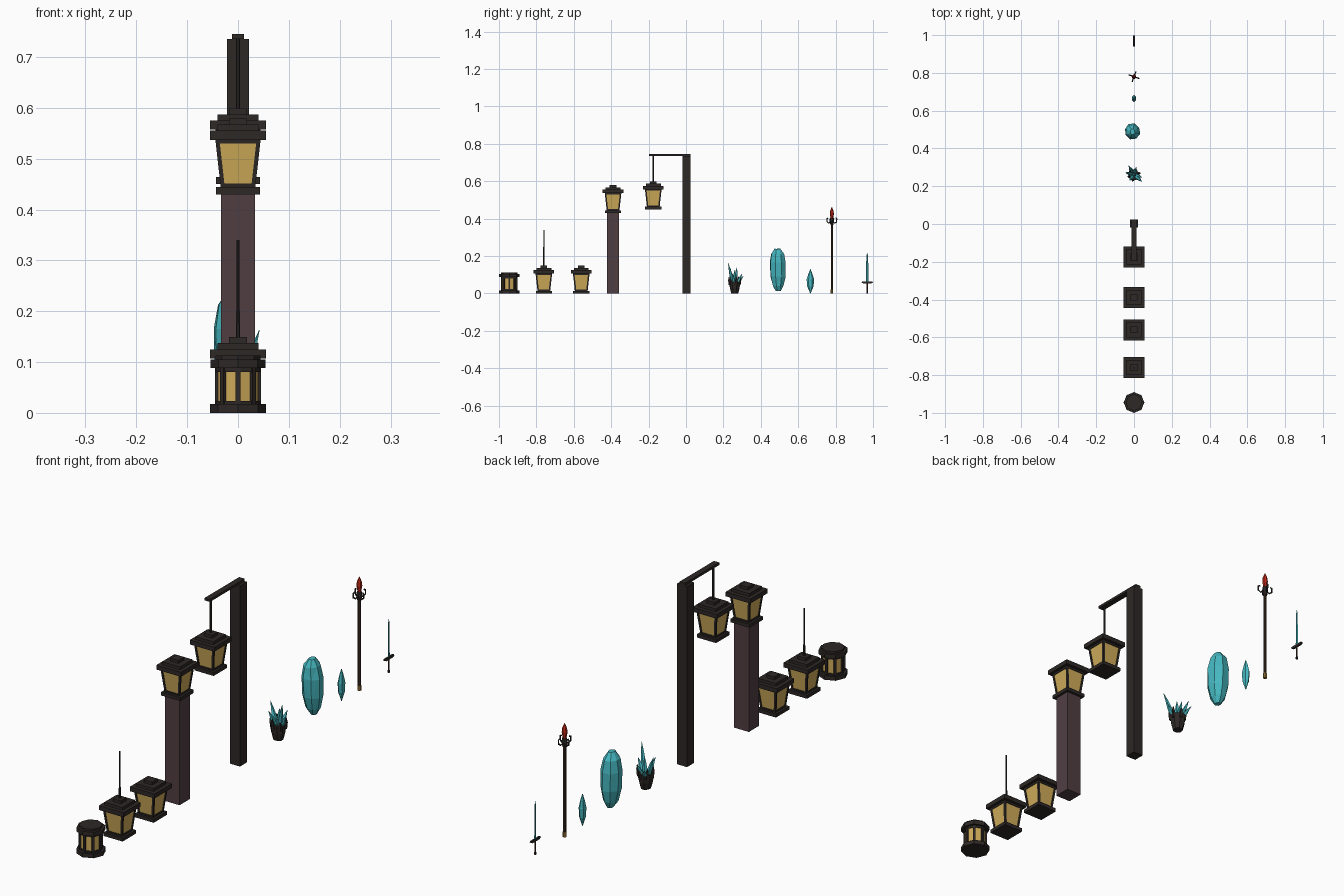
import bpy, bmesh, math, random
from mathutils import Vector

if "Cube" in bpy.data.objects:
    bpy.data.objects.remove(bpy.data.objects["Cube"])

random.seed(4)


def material(name, rgb):
    m = bpy.data.materials.new(name)
    m.diffuse_color = (*rgb, 1)
    m.use_nodes = True
    m.node_tree.nodes["Principled BSDF"].inputs["Base Color"].default_value = m.diffuse_color
    return m


IRON = material("dark_iron", (0.026, 0.021, 0.019))
GLASS = material("amber_glass", (0.62, 0.41, 0.10))
POST = material("post_brown", (0.08, 0.048, 0.055))
CRYSTAL = material("teal_crystal", (0.06, 0.47, 0.52))
WOOD = material("shaft_wood", (0.055, 0.03, 0.018))
RED = material("red_crystal", (0.5, 0.02, 0.008))
GOLD = material("brass", (0.35, 0.2, 0.05))


def loft(name, mat, sections, sides=4, turn=None, jitter=0):
    """Flat-faced skin through horizontal sections (x, y, z, rx, ry)."""
    if turn is None:
        turn = math.pi / sides
    bm = bmesh.new()
    rings = []
    k = math.sqrt(2) if sides == 4 and turn == math.pi / 4 else 1
    wobble = [1 + random.uniform(-jitter, jitter) for _ in range(sides)]
    for x, y, z, rx, ry in sections:
        ring = []
        for i in range(sides):
            a = turn + 2 * math.pi * i / sides
            w = wobble[i] * (1 + random.uniform(-jitter, jitter) * 0.4) * k
            dz = random.uniform(-jitter, jitter) * rx * 0.8
            ring.append(bm.verts.new((x + rx * w * math.cos(a), y + ry * w * math.sin(a), z + dz)))
        rings.append(ring)
    for lo, hi in zip(rings, rings[1:]):
        for i in range(sides):
            j = (i + 1) % sides
            bm.faces.new((lo[i], lo[j], hi[j], hi[i]))
    bm.faces.new(rings[0][::-1])
    bm.faces.new(rings[-1])
    if jitter:
        bmesh.ops.triangulate(bm, faces=bm.faces)
    bmesh.ops.recalc_face_normals(bm, faces=bm.faces)
    me = bpy.data.meshes.new(name)
    bm.to_mesh(me)
    bm.free()
    me.materials.append(mat)
    ob = bpy.data.objects.new(name, me)
    bpy.context.collection.objects.link(ob)
    return ob


def prism(name, mat, y, z0, z1, r0, r1=None, sides=4, turn=None, x=0, ry=None):
    r1 = r0 if r1 is None else r1
    f = 1 if ry is None else ry / r0
    return loft(name, mat, [(x, y, z0, r0, r0 * f), (x, y, z1, r1, r1 * f)], sides, turn)


def bar(name, mat, points, r):
    """Square bar along a path."""
    cu = bpy.data.curves.new(name, 'CURVE')
    cu.dimensions = '3D'
    cu.bevel_depth = r
    cu.bevel_resolution = 0
    cu.use_fill_caps = True
    sp = cu.splines.new('POLY')
    sp.points.add(len(points) - 1)
    for p, co in zip(sp.points, points):
        p.co = (*co, 1)
    cu.materials.append(mat)
    ob = bpy.data.objects.new(name, cu)
    bpy.context.collection.objects.link(ob)
    return ob


def square_lantern(name, y, z):
    prism(name + "_base", IRON, y, z, z + 0.014, 0.043)
    prism(name + "_lower_rail", IRON, y, z + 0.014, z + 0.021, 0.034, 0.035)
    prism(name + "_glass", GLASS, y, z + 0.02, z + 0.102, 0.032, 0.041)
    prism(name + "_upper_rail", IRON, y, z + 0.1, z + 0.108, 0.0435, 0.0445)
    for sx in (-1, 1):
        for sy in (-1, 1):
            loft(name + "_corner_bar", IRON, [
                (sx * 0.030, y + sy * 0.030, z + 0.014, 0.004, 0.004),
                (sx * 0.0405, y + sy * 0.0405, z + 0.107, 0.004, 0.004)])
    prism(name + "_roof", IRON, y, z + 0.107, z + 0.125, 0.0555)
    prism(name + "_roof_tier", IRON, y, z + 0.125, z + 0.137, 0.040)
    prism(name + "_roof_cap", IRON, y, z + 0.137, z + 0.149, 0.018)


# Octagonal lantern
Y = -0.945
prism("octagon_base", IRON, Y, 0, 0.017, 0.055, sides=8, turn=0)
prism("octagon_glass", GLASS, Y, 0.017, 0.088, 0.041, sides=8, turn=0)
prism("octagon_lower_rail", IRON, Y, 0.017, 0.023, 0.045, sides=8, turn=0)
prism("octagon_upper_rail", IRON, Y, 0.080, 0.088, 0.045, sides=8, turn=0)
for i in range(8):
    a = i * math.pi / 4
    post = prism("octagon_bar", IRON, 0, 0.017, 0.088, 0.004, ry=0.005)
    post.location = (0.041 * math.cos(a), Y + 0.041 * math.sin(a), 0)
    post.rotation_euler.z = a
prism("octagon_roof", IRON, Y, 0.088, 0.105, 0.054, sides=8, turn=0)
prism("octagon_roof_cap", IRON, Y, 0.105, 0.113, 0.044, sides=8, turn=0)

# Square lanterns: hanging, standing, on a post, on a street lamp
square_lantern("hanging_lantern", -0.76, 0)
prism("hanging_rod", IRON, -0.76, 0.149, 0.34, 0.004, 0.003, sides=8)
square_lantern("standing_lantern", -0.56, 0)
prism("post", POST, -0.39, 0, 0.43, 0.033)
square_lantern("post_lantern", -0.39, 0.43)
square_lantern("street_lantern", -0.175, 0.45)
prism("street_rod", IRON, -0.175, 0.599, 0.736, 0.004, sides=8)
prism("street_pole", IRON, 0.003, 0, 0.735, 0.022)
prism("street_arm", IRON, -0.086, 0.735, 0.745, 0.012, ry=0.111)

# Potted crystal cluster
Y = 0.26
loft("rock_pot", IRON, [(0, Y, 0, 0.020, 0.020), (0, Y, 0.03, 0.028, 0.028),
                        (0, Y, 0.062, 0.031, 0.031)], sides=8, jitter=0.05)
for i in range(6):
    a = i * math.pi / 3 + 0.3
    c, s = math.cos(a), math.sin(a)
    loft("pot_claw", IRON, [(0.024 * c, Y + 0.024 * s, 0.045, 0.009, 0.009),
                            (0.030 * c, Y + 0.030 * s, 0.072, 0.006, 0.006),
                            (0.031 * c, Y + 0.031 * s, 0.092, 0.0006, 0.0006)], sides=5)
SPIKES = [(0.042, -0.035, 0.163), (-0.045, 0.012, 0.140), (0.042, -0.012, 0.108),
          (-0.028, 0.048, 0.095), (-0.024, -0.030, 0.120), (0.012, 0.040, 0.105), (0.004, 0.0, 0.125)]
for tx, ty, tz in SPIKES:
    loft("crystal_spike", CRYSTAL, [
        (tx * 0.25, Y + ty * 0.25, 0.05, 0.011, 0.011),
        (tx * 0.55, Y + ty * 0.55, 0.05 + (tz - 0.05) * 0.4, 0.010, 0.009),
        (tx * 0.75, Y + ty * 0.75, 0.05 + (tz - 0.05) * 0.7, 0.006, 0.006),
        (tx, Y + ty, tz, 0.0006, 0.0006)], sides=5)

# Large crystal
loft("large_crystal", CRYSTAL, [
    (-0.004, 0.493, 0.013, 0.012, 0.014), (-0.006, 0.492, 0.040, 0.030, 0.030),
    (-0.008, 0.491, 0.090, 0.042, 0.042), (-0.009, 0.490, 0.165, 0.043, 0.044),
    (-0.010, 0.490, 0.212, 0.033, 0.036), (-0.008, 0.488, 0.239, 0.013, 0.016)],
    sides=8, turn=0.5, jitter=0.07)

# Small crystal
Y = 0.665
loft("small_crystal", CRYSTAL, [
    (0, Y, 0, 0.001, 0.001), (0, Y, 0.038, 0.011, 0.017), (0, Y, 0.075, 0.012, 0.020),
    (0, Y, 0.105, 0.007, 0.011), (0, Y, 0.13, 0.001, 0.001)], sides=6)

# Staff with four hooked prongs and a red crystal
Y = 0.78
prism("staff_shaft", WOOD, Y, 0.006, 0.385, 0.0065, sides=8)
prism("staff_foot", GOLD, Y, 0, 0.02, 0.0078, sides=8)
loft("staff_collar", IRON, [(0, Y, 0.365, 0.008, 0.008), (0, Y, 0.385, 0.012, 0.012),
                            (0, Y, 0.402, 0.009, 0.009)], sides=8)
for i in range(4):
    a = math.radians(-20 + 90 * i)
    d = Vector((math.cos(a), math.sin(a), 0))
    o = Vector((0, Y, 0))
    bar("staff_prong", IRON, [o + d * r + Vector((0, 0, z)) for r, z in
                              ((0.006, 0.384), (0.017, 0.376), (0.027, 0.383), (0.028, 0.400), (0.021, 0.404))], 0.0033)
loft("staff_crystal", RED, [(0, Y, 0.398, 0.006, 0.006), (0, Y, 0.425, 0.011, 0.011),
                            (0, Y, 0.442, 0.009, 0.009), (0, Y, 0.462, 0.001, 0.001)], sides=6)

# Sword
Y = 0.969
prism("sword_pommel", IRON, Y, 0, 0.009, 0.0045, sides=8)
prism("sword_handle", WOOD, Y, 0.008, 0.057, 0.0032, sides=8)
loft("sword_guard", IRON, [(0, Y, 0.054, 0.004, 0.022), (0, Y, 0.059, 0.0045, 0.030),
                           (0, Y, 0.064, 0.0035, 0.028)])
loft("sword_blade", CRYSTAL, [(0, Y, 0.062, 0.002, 0.0065), (0, Y, 0.2, 0.0018, 0.005),
                              (0, Y, 0.216, 0.0003, 0.0005)], sides=4, turn=0)
